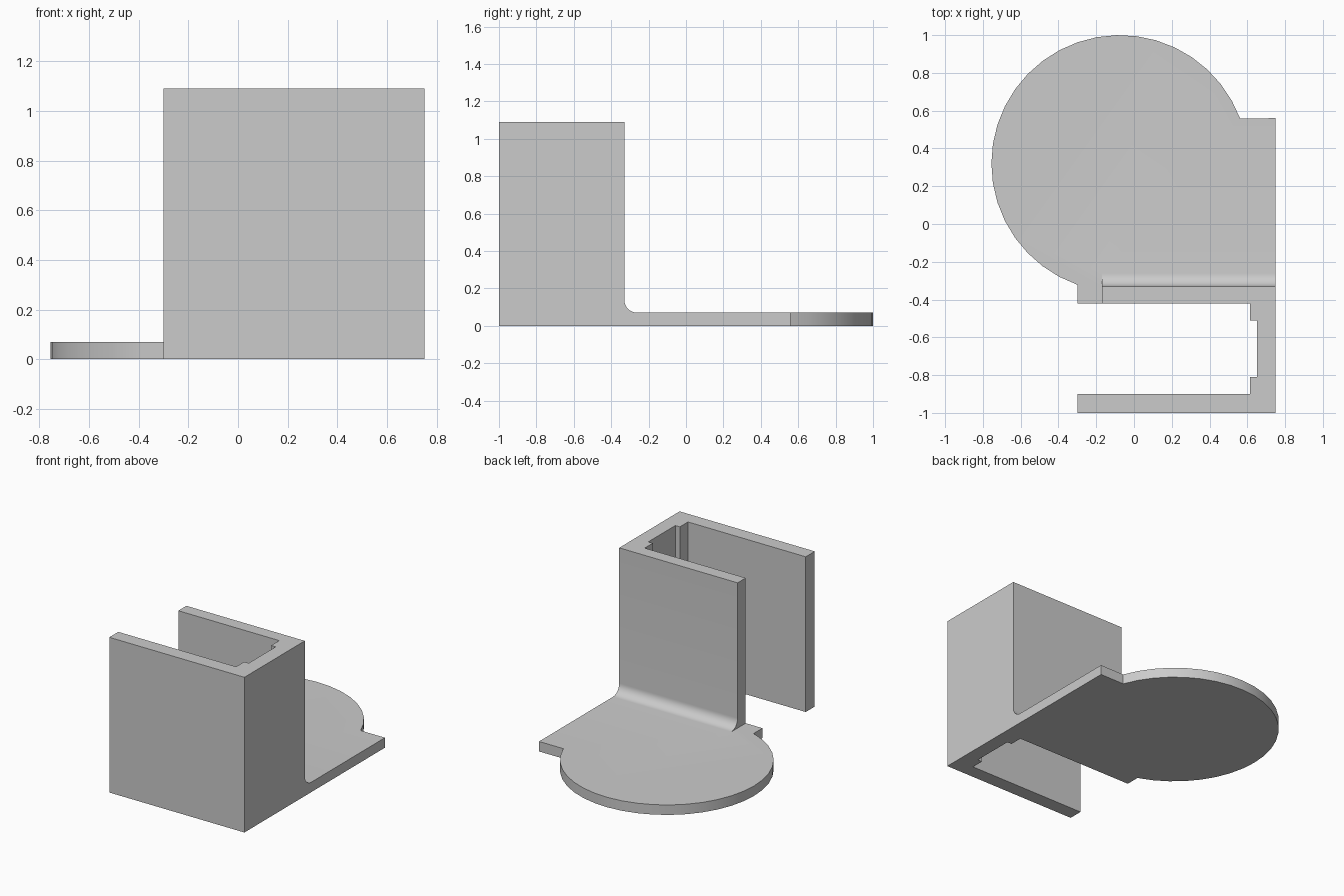
import bpy
import bmesh
from math import cos, sin, radians, pi

cube = bpy.data.objects.get("Cube")
if cube:
    bpy.data.objects.remove(cube, do_unlink=True)

grey = bpy.data.materials.new("plain grey")
grey.use_nodes = True
grey.diffuse_color = (0.6, 0.6, 0.6, 1)
grey.node_tree.nodes["Principled BSDF"].inputs["Base Color"].default_value = (0.6, 0.6, 0.6, 1)


def prism(name, points, offset):
    """Extrude a closed outline of 3D points along an offset."""
    bm = bmesh.new()
    face = bm.faces.new([bm.verts.new(p) for p in points])
    ext = bmesh.ops.extrude_face_region(bm, geom=[face])
    moved = [g for g in ext["geom"] if isinstance(g, bmesh.types.BMVert)]
    bmesh.ops.translate(bm, verts=moved, vec=offset)
    bmesh.ops.recalc_face_normals(bm, faces=bm.faces)
    mesh = bpy.data.meshes.new(name)
    bm.to_mesh(mesh)
    bm.free()
    mesh.materials.append(grey)
    obj = bpy.data.objects.new(name, mesh)
    bpy.context.collection.objects.link(obj)
    return obj


def arc(cx, cy, r, start, end, steps):
    return [(cx + r * cos(start + (end - start) * i / steps),
             cy + r * sin(start + (end - start) * i / steps)) for i in range(steps + 1)]


PLATE, TOP = 0.07, 1.09
LEFT, RIGHT, WALL_END = -0.30, 0.75, -0.17
BACK, INNER_BACK = -0.33, -0.42

# Upright channel: front wall, ribbed side wall and shorter back wall
channel = [(LEFT, -1), (RIGHT, -1), (RIGHT, BACK), (WALL_END, BACK),
           (WALL_END, INNER_BACK), (0.615, INNER_BACK), (0.615, -0.51), (0.65, -0.51),
           (0.65, -0.81), (0.615, -0.81), (0.615, -0.9), (LEFT, -0.9)]
bracket = prism("bracket", [(x, y, 0) for x, y in channel], (0, 0, TOP))

# Base plate: straight tab running into a round disc
plate = [(LEFT, INNER_BACK), (RIGHT, INNER_BACK), (RIGHT, 0.56)]
plate += arc(-0.075, 0.32, 0.68, radians(20.6), radians(250.7), 26)
base = prism("base_plate", [(x, y, 0) for x, y in plate], (0, 0, PLATE))

# Rounded fillet between the back wall and the plate
r = 0.07
profile = [(-0.38, 0.03), (-0.38, PLATE + r)]
profile += arc(BACK + r, PLATE + r, r, pi, 1.5 * pi, 10)
profile += [(BACK + r, 0.03)]
fillet = prism("fillet", [(WALL_END, y, z) for y, z in profile], (RIGHT - WALL_END, 0, 0))

# Fuse everything into one solid
for part in (base, fillet):
    mod = bracket.modifiers.new("join " + part.name, "BOOLEAN")
    mod.operation = "UNION"
    mod.solver = "EXACT"
    mod.object = part
bpy.context.view_layer.update()
solid = bpy.data.meshes.new_from_object(
    bracket.evaluated_get(bpy.context.evaluated_depsgraph_get()))
bracket.modifiers.clear()
bracket.data = solid
for part in (base, fillet):
    bpy.data.objects.remove(part, do_unlink=True)

bpy.ops.object.select_all(action="DESELECT")
bracket.select_set(True)
bpy.context.view_layer.objects.active = bracket
bpy.ops.object.shade_smooth_by_angle(angle=radians(30))
